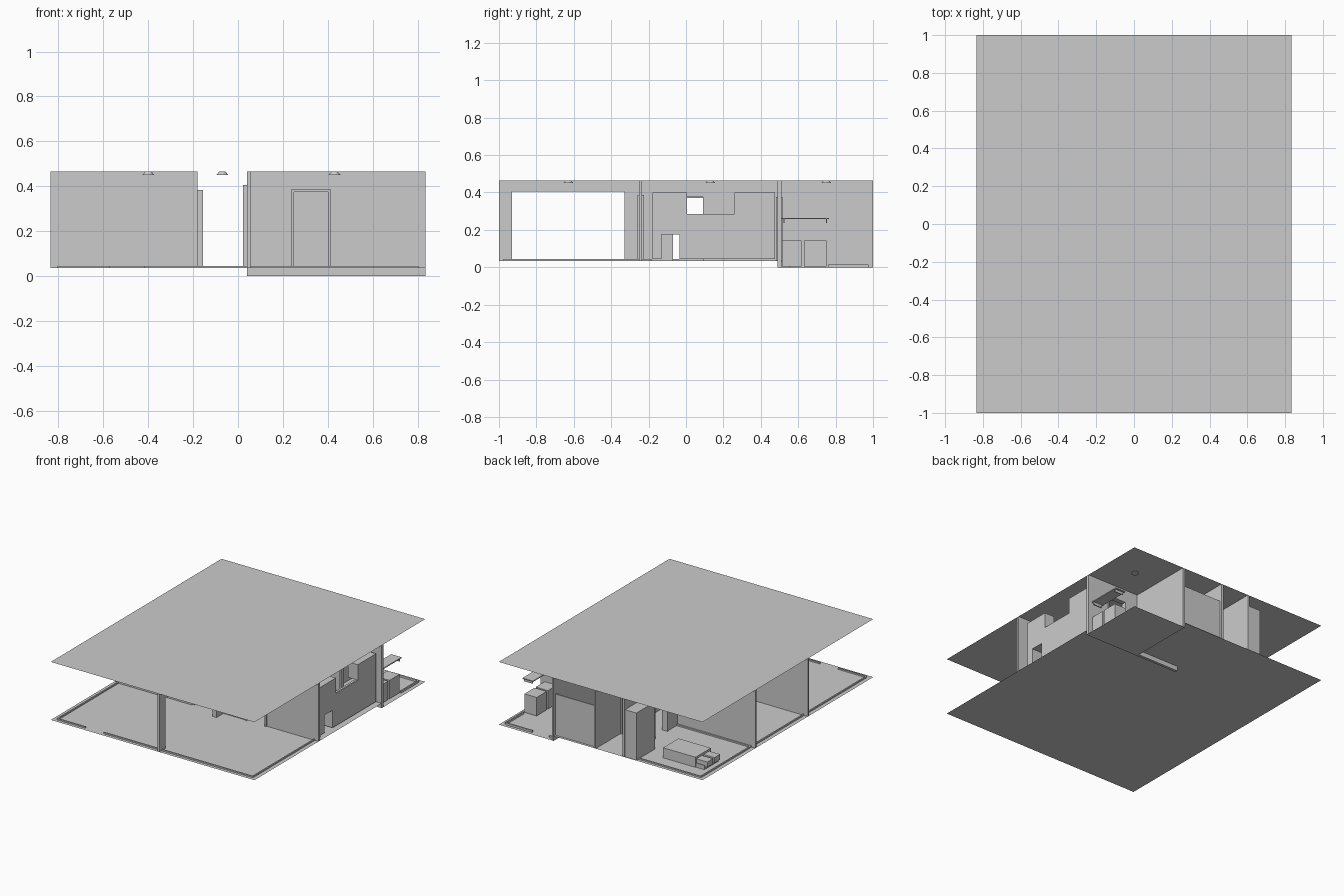
import bpy, bmesh
from mathutils import Vector

if "Cube" in bpy.data.objects:
    bpy.data.objects.remove(bpy.data.objects["Cube"])

F, TOP, LOW = 0.035, 0.465, 0.0   # main floor, ceiling, sunken porch floor


def boxes(name, items):
    """One object made of axis-aligned boxes (x0, x1, y0, y1, z0, z1)."""
    bm = bmesh.new()
    for x0, x1, y0, y1, z0, z1 in items:
        verts = bmesh.ops.create_cube(bm, size=1)["verts"]
        for v in verts:
            v.co = Vector((x1 if v.co.x > 0 else x0,
                           y1 if v.co.y > 0 else y0,
                           z1 if v.co.z > 0 else z0))
    return finish(name, bm)


def finish(name, bm):
    mesh = bpy.data.meshes.new(name)
    bm.to_mesh(mesh)
    bm.free()
    ob = bpy.data.objects.new(name, mesh)
    bpy.context.collection.objects.link(ob)
    return ob


def sheet(name, rects, z):
    """Thin flat sheet of rectangles (x0, x1, y0, y1)."""
    bm = bmesh.new()
    for x0, x1, y0, y1 in rects:
        bm.faces.new([bm.verts.new(c) for c in
                      ((x0, y0, z), (x1, y0, z), (x1, y1, z), (x0, y1, z))])
    return finish(name, bm)


def along(axis, a, b, c, d, z0, z1):
    """Box running a..b on the axis, c..d across it."""
    return (a, b, c, d, z0, z1) if axis == "x" else (c, d, a, b, z0, z1)


def wall(name, axis, a, b, c, d, doors=(), z0=F, trim=None):
    """Wall with door openings (start, end, sill, head), optional casing on faces."""
    items, casing, pos = [], [], a
    for s, e, sill, head in doors:
        items += [along(axis, pos, s, c, d, z0, TOP), along(axis, s, e, c, d, head, TOP)]
        if sill > z0:
            items.append(along(axis, s, e, c, d, z0, sill))
        if trim:
            t0, t1 = trim
            w = 0.012
            casing += [along(axis, s - w, s, t0, t1, sill, head + w),
                       along(axis, e, e + w, t0, t1, sill, head + w),
                       along(axis, s, e, t0, t1, head, head + w)]
        pos = e
    items.append(along(axis, pos, b, c, d, z0, TOP))
    boxes(name, items)
    if casing:
        boxes(name + "_door_casing", casing)


# Ceiling and floors
sheet("ceiling", [(-0.835, 0.835, -1, 1)], TOP)
sheet("main_floor", [(-0.835, 0.835, -1, 0.49), (-0.835, 0.39, 0.49, 1)], F)
sheet("porch_floor", [(0.39, 0.835, 0.49, 1)], LOW)

# Cross walls
wall("front_right_cross_wall", "x", 0.04, 0.835, -0.25, -0.235,
     [(0.25, 0.4, F, 0.375)], trim=(-0.26, -0.225))
wall("front_left_cross_wall", "x", -0.835, -0.18, -0.25, -0.235)
wall("bedroom_cross_wall", "x", -0.835, -0.18, 0.365, 0.38)
wall("porch_cross_wall", "x", 0.04, 0.835, 0.49, 0.51,
     [(0.51, 0.65, F, 0.365)], z0=LOW, trim=(0.48, 0.515))

# Lengthwise walls
wall("living_partition", "y", -1, -0.235, 0.04, 0.055,
     [(-0.93, -0.33, F, 0.405)])
boxes("living_opening_lining", [(0.022, 0.04, -0.94, -0.93, F, 0.405),
                                (0.022, 0.04, -0.33, -0.32, F, 0.405)])
wall("hall_right_wall", "y", -0.235, 1, 0.04, 0.055,
     [(-0.07, 0.09, F, 0.375), (0.56, 0.70, F, 0.375)], trim=(0.028, 0.06))
wall("hall_left_wall", "y", -0.25, 1, -0.195, -0.18,
     [(-0.07, 0.09, F, 0.37), (0.50, 0.64, F, 0.37)], trim=(-0.20, -0.155))
wall("porch_side_wall", "y", 0.51, 1, 0.385, 0.4, z0=LOW)

# Low skirting strips just inside the open outer edges
S = F + 0.01
skirting = []
for a, b in ((-0.8, -0.57), (-0.42, 0.04), (0.055, 0.8)):
    skirting.append((a, b, -0.975, -0.965, F, S))
for a, b in ((-0.97, -0.25), (-0.235, 0.365), (0.38, 0.97)):
    skirting.append((-0.805, -0.795, a, b, F, S))
for a, b in ((-0.97, -0.25), (-0.235, -0.185)):
    skirting.append((0.795, 0.805, a, b, F, S))
skirting += [(-0.8, -0.195, 0.965, 0.975, F, S),
             (-0.8, -0.195, -0.262, -0.25, F, S),
             (-0.8, -0.195, 0.38, 0.39, F, S),
             (0.4, 0.44, 0.965, 0.975, LOW, 0.015),
             (0.58, 0.8, 0.965, 0.975, LOW, 0.015),
             (0.795, 0.805, 0.76, 0.97, LOW, 0.015)]
boxes("skirting", skirting)

# Kitchen units along the right edge
boxes("kitchen_base_units", [(0.67, 0.8, -0.18, -0.13, F + 0.01, 0.18),
                             (0.67, 0.8, -0.035, 0.475, F + 0.01, 0.18)])
boxes("kitchen_worktop", [(0.66, 0.8, -0.18, 0.475, 0.175, 0.19)])
boxes("kitchen_splashback", [(0.79, 0.8, -0.18, 0.475, 0.19, 0.285)])
boxes("kitchen_wall_units", [(0.72, 0.8, -0.18, 0.005, 0.285, 0.4),
                             (0.72, 0.8, 0.26, 0.475, 0.285, 0.4)])

# Bathroom screen at the back edge
boxes("bathroom_screen", [(0.055, 0.385, 0.97, 0.98, F, 0.34)])

# Porch appliances, shelf and step
boxes("porch_appliances", [(0.7, 0.8, y, y + d, 0.005, 0.142)
                           for y, d in ((0.512, 0.105), (0.632, 0.118))])
boxes("porch_shelf", [(0.72, 0.805, 0.51, 0.765, 0.257, 0.264)])
boxes("shelf_brackets", [(0.73, 0.8, y, y + 0.006, 0.237, 0.257)
                         for y in (0.52, 0.748)])
boxes("porch_step", [(0.51, 0.65, 0.51, 0.555, LOW, 0.03)])

# Bedroom furniture
boxes("wardrobe", [(-0.29, -0.197, 0.78, 0.995, F, 0.385)])
boxes("bed_base", [(-0.68, -0.415, 0.68, 0.86, F, 0.11)])
boxes("bed_head", [(-0.77, -0.68, 0.70, 0.765, F + 0.02, 0.095),
                   (-0.77, -0.68, 0.785, 0.85, F + 0.02, 0.095),
                   (-0.75, -0.68, 0.69, 0.855, F, F + 0.03)])

# Ceiling lights
for i, (x, y) in enumerate(((-0.4, -0.63), (0.43, -0.63), (-0.07, 0.2), (0.43, 0.13),
                            (-0.5, 0.07), (-0.5, 0.69), (0.21, 0.75), (0.62, 0.75))):
    bpy.ops.mesh.primitive_cone_add(vertices=24, radius1=0.027, radius2=0.014,
                                    depth=0.015, location=(x, y, TOP - 0.008))
    light = bpy.context.object
    light.name = f"ceiling_light_{i + 1}"
    bpy.ops.object.shade_smooth_by_angle()
